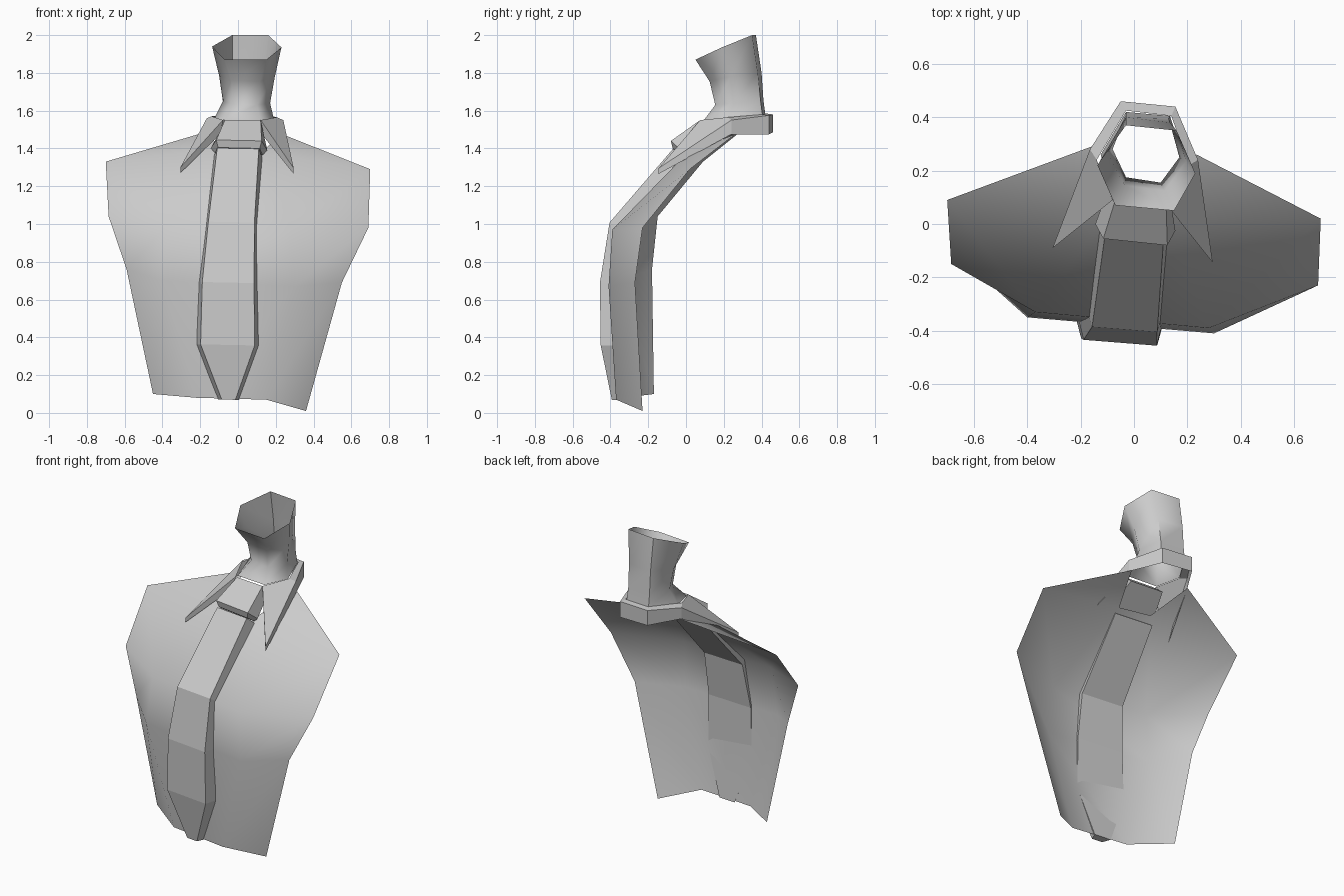
import bpy, bmesh
from mathutils import Vector


def make(name, verts, faces, smooth=None, solid=False):
    me = bpy.data.meshes.new(name)
    me.from_pydata(verts, [], faces)
    me.update()
    if solid:
        bm = bmesh.new()
        bm.from_mesh(me)
        bmesh.ops.recalc_face_normals(bm, faces=bm.faces)
        bm.to_mesh(me)
        bm.free()
    ob = bpy.data.objects.new(name, me)
    bpy.context.collection.objects.link(ob)
    if smooth:
        bpy.ops.object.select_all(action='DESELECT')
        ob.select_set(True)
        bpy.context.view_layer.objects.active = ob
        bpy.ops.object.shade_smooth_by_angle(angle=smooth)
    return ob


def strips(rows, cols, closed=False):
    """Quads joining consecutive rows of points."""
    n = cols if closed else cols - 1
    return [(r * cols + i, r * cols + (i + 1) % cols,
             (r + 1) * cols + (i + 1) % cols, (r + 1) * cols + i)
            for r in range(rows - 1) for i in range(n)]


# Shirt front: four columns rising to the chest, then shoulders and neckline
shirt = [
    (-.45, -.17, .10), (-.22, -.33, .08), (.15, -.37, .07), (.36, -.23, .01),
    (-.59, -.18, .76), (-.40, -.35, .70), (.30, -.41, .67), (.55, -.27, .69),
    (-.685, -.15, 1.04), (-.37, -.33, 1.0), (.28, -.39, .97), (.69, -.23, .98),
    (-.70, .09, 1.33), (-.10, .03, 1.40), (.12, .01, 1.38), (.70, .02, 1.29),
    (-.16, .29, 1.49), (.235, .26, 1.475)]
make("shirt_front", shirt,
     strips(3, 4) + [(8, 9, 12), (9, 13, 12), (12, 13, 16),
                     (9, 10, 14, 13), (10, 11, 15), (10, 15, 14), (14, 15, 17)],
     smooth=1.0)

# Neck: open six-sided tube, counter-clockwise rings from the front left
neck = [
    (-.08, .11, 1.55), (.12, .095, 1.55), (.19, .23, 1.555),
    (.135, .405, 1.575), (-.03, .42, 1.58), (-.125, .26, 1.56),
    (-.03, .175, 1.635), (.10, .155, 1.63), (.17, .25, 1.64),
    (.13, .395, 1.65), (-.03, .41, 1.655), (-.08, .28, 1.65),
    (-.035, .145, 1.76), (.115, .125, 1.755), (.195, .235, 1.78),
    (.135, .38, 1.80), (-.03, .40, 1.80), (-.10, .265, 1.785),
    (-.07, .07, 1.87), (.15, .05, 1.87), (.23, .19, 1.935),
    (.16, .35, 2.0), (-.03, .37, 2.0), (-.137, .22, 1.94)]
make("neck", neck, strips(4, 6, True), smooth=1.1)

# Collar: folded band running tip to tip round the back of the neck
inner = [(-.08, .09, 1.55), (-.14, .24, 1.57), (-.03, .425, 1.585),
         (.14, .405, 1.58), (.205, .22, 1.565), (.12, .075, 1.55)]
outer = [(-.305, -.09, 1.30), (-.165, .28, 1.56), (-.05, .46, 1.58),
         (.155, .44, 1.575), (.24, .24, 1.55), (.295, -.145, 1.295)]
hem = [(x, y, z) for (x, y, _), z in
       zip(outer, (1.27, 1.49, 1.485, 1.475, 1.475, 1.265))]
foot = [(-.09, .09, 1.48), (.13, .075, 1.47)]
make("collar", inner + outer + hem + foot,
     [tuple(reversed(f)) for f in strips(3, 6)]
     + [(0, 6, 12, 18), (5, 19, 17, 11)], solid=True)

# Tie blade: (height, centre x, front y, half width, back offset y, back offset z)
sections = [(1.40, .0, -.06, .11, .06, -.05), (1.01, -.035, -.395, .122, .07, -.04),
            (.69, -.052, -.445, .137, .08, 0), (.36, -.055, -.44, .143, .075, 0),
            (.07, -.05, -.39, .036, .05, 0)]
tie = []
for z, cx, y, w, by, bz in sections:
    for side, back in ((-1, 0), (1, 0), (1, 1), (-1, 1)):
        x = side * (w + .02 * back)
        tie.append(Vector((cx + x, y - .08 * x + by * back, z - .02 * x + bz * back)))
make("tie_blade", tie, strips(5, 4, True) + [(0, 1, 2, 3), (16, 17, 18, 19)], solid=True)

# Tie knot: tapered block with a bevelled lower edge
knot = [
    (-.07, .09, 1.55), (.12, .075, 1.55), (.13, .13, 1.50), (-.09, .15, 1.50),
    (-.115, -.055, 1.445), (.125, -.08, 1.44), (.155, -.025, 1.39), (-.145, .0, 1.40),
    (-.105, -.045, 1.405), (.115, -.07, 1.40), (.13, -.02, 1.365), (-.12, .0, 1.375)]
make("tie_knot", knot, strips(3, 4, True) + [(0, 1, 2, 3), (8, 9, 10, 11)], solid=True)
